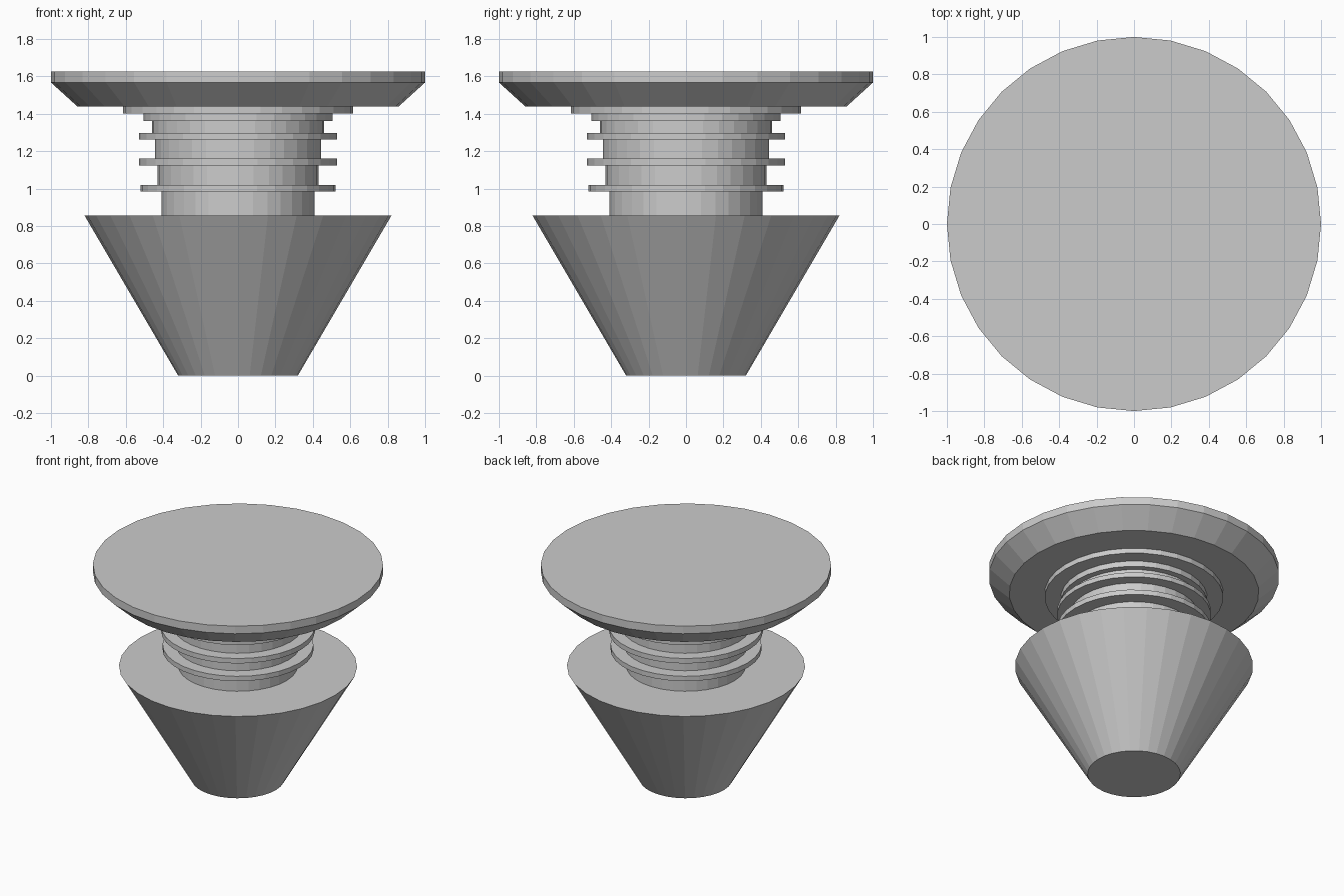
import bpy, bmesh
from math import cos, sin, tau

if "Cube" in bpy.data.objects:
    bpy.data.objects.remove(bpy.data.objects["Cube"])

SIDES = 32


def lathe(name, profile):
    """Closed solid turned round z from (radius, height) points, bottom to top."""
    bm = bmesh.new()
    rings = [[bm.verts.new((r * cos(tau * i / SIDES), r * sin(tau * i / SIDES), z))
              for i in range(SIDES)] for r, z in profile]
    for low, high in zip(rings, rings[1:]):
        for i in range(SIDES):
            j = (i + 1) % SIDES
            bm.faces.new((low[i], low[j], high[j], high[i]))
    bm.faces.new(rings[0][::-1])
    bm.faces.new(rings[-1])
    mesh = bpy.data.meshes.new(name)
    bm.to_mesh(mesh)
    bm.free()
    obj = bpy.data.objects.new(name, mesh)
    bpy.context.collection.objects.link(obj)
    return obj


# Tapered base
lathe("tapered_base", [(0.32, 0), (0.82, 0.855)])

# Stepped neck with three raised rings and two collars under the cap
neck = [(0.41, 0.855), (0.52, 0.983), (0.43, 1.02), (0.53, 1.122), (0.445, 1.16),
        (0.53, 1.262), (0.46, 1.297), (0.505, 1.36), (0.615, 1.402)]
neck_top = 1.44
profile = []
for k, (r, z) in enumerate(neck):
    end = neck[k + 1][1] if k + 1 < len(neck) else neck_top
    profile += [(r, z), (r, end)]
lathe("ringed_neck", profile)

# Wide cap with a bevelled underside
lathe("flat_cap", [(0.86, neck_top), (1.0, 1.567), (1.0, 1.625)])
